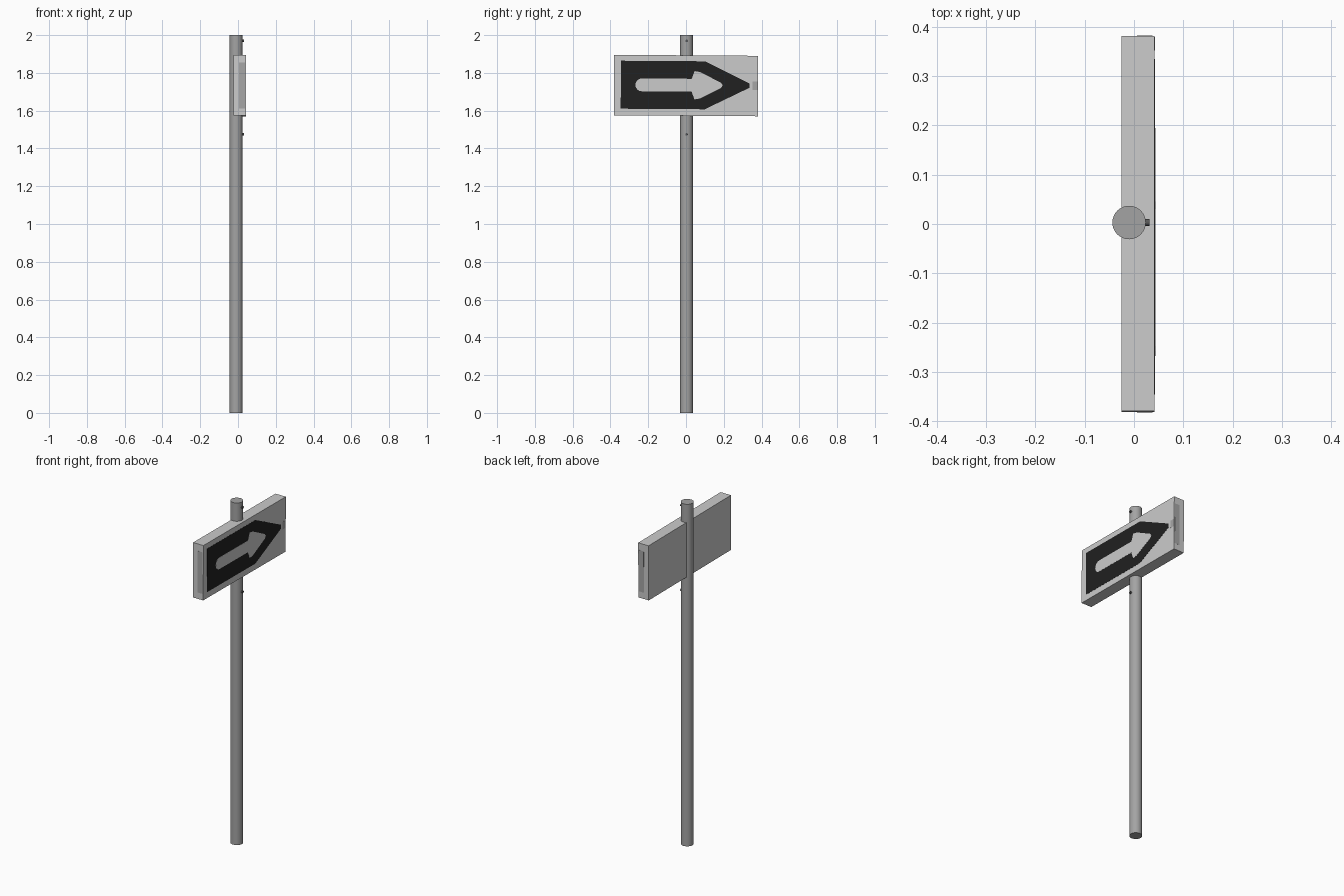
import bpy, bmesh, math
from mathutils import Matrix, Vector

if "Cube" in bpy.data.objects:
    bpy.data.objects.remove(bpy.data.objects["Cube"])

def material(name, v):
    m = bpy.data.materials.new(name)
    m.diffuse_color = (v, v, v, 1)
    m.use_nodes = True
    m.node_tree.nodes["Principled BSDF"].inputs["Base Color"].default_value = m.diffuse_color
    return m

LIGHT = material("light grey", 0.60)
STEEL = material("steel grey", 0.37)
MID = material("mid grey", 0.38)
DARK = material("near black", 0.015)
BOLT = material("dark bolt grey", 0.10)

def finish(name, bm, mat, smooth=False):
    bmesh.ops.recalc_face_normals(bm, faces=bm.faces)
    me = bpy.data.meshes.new(name)
    bm.to_mesh(me)
    bm.free()
    me.materials.append(mat)
    ob = bpy.data.objects.new(name, me)
    bpy.context.collection.objects.link(ob)
    if smooth:
        bpy.context.view_layer.objects.active = ob
        ob.select_set(True)
        bpy.ops.object.shade_smooth_by_angle(angle=math.radians(40))
        ob.select_set(False)
    return ob

def box(name, lo, hi, mat):
    bm = bmesh.new()
    bmesh.ops.create_cube(bm, size=1)
    lo, hi = Vector(lo), Vector(hi)
    for v in bm.verts:
        v.co = (lo + hi) / 2 + v.co * (hi - lo)
    return finish(name, bm, mat)

def cylinder(name, r, depth, matrix, mat, sides):
    bm = bmesh.new()
    bmesh.ops.create_cone(bm, cap_ends=True, segments=sides, radius1=r, radius2=r,
                          depth=depth, matrix=matrix)
    return finish(name, bm, mat, True)

def plate(name, points, x0, x1, mat):
    """Thin plate from a (y, z) outline, standing on the sign face."""
    bm = bmesh.new()
    f = bm.faces.new([bm.verts.new((x0, y, z)) for y, z in points])
    ext = bmesh.ops.extrude_face_region(bm, geom=[f])
    for v in ext["geom"]:
        if isinstance(v, bmesh.types.BMVert):
            v.co.x = x1
    return finish(name, bm, mat)

# round post
cylinder("post", 0.034, 2.0, Matrix.Translation((-0.01, 0.003, 1.0)), STEEL, 32)

# small bolts on the sign side of the post
for i, z in enumerate((1.475, 1.97)):
    m = Matrix.Translation((0.024, 0.003, z)) @ Matrix.Rotation(math.pi / 2, 4, 'Y')
    cylinder(f"bolt_{i + 1}", 0.007, 0.014, m, BOLT, 12)

FACE = 0.042
sign = [box("sign_box", (-0.025, -0.381, 1.573), (FACE, 0.381, 1.893), LIGHT)]

# black arrow-shaped field
cz = 1.735
sign.append(plate("black_field", [(-0.345, cz - 0.127), (0.10, cz - 0.127), (0.335, cz - 0.012),
    (0.335, cz + 0.012), (0.10, cz + 0.127), (-0.345, cz + 0.127)], FACE - 0.001, FACE + 0.0008, DARK))

# light arrow with rounded tail
tail = [(-0.235 - 0.033 * math.sin(a), cz + 0.034 * math.cos(a))
        for a in [math.pi * k / 8 for k in range(9)]]
head = [(0.03, cz - 0.034), (0.045, cz - 0.075), (0.075, cz - 0.07), (0.185, cz - 0.014),
        (0.195, cz), (0.185, cz + 0.014), (0.075, cz + 0.07), (0.045, cz + 0.075), (0.03, cz + 0.034)]
sign.append(plate("light_arrow", tail + head, FACE - 0.001, FACE + 0.0016, LIGHT))

# grey patches on both ends and grey marks on the face
for side, s in (("front", -1), ("rear", 1)):
    ys = sorted((s * 0.380, s * 0.3816))
    sign.append(box(f"{side}_end_patch", (0.006, ys[0], 1.61), (0.038, ys[1], 1.852), MID))
sign.append(box("tip_mark", (FACE - 0.001, 0.352, cz - 0.022), (FACE + 0.0006, 0.380, cz + 0.022), MID))

# the sign hangs very slightly tilted
pivot = Matrix.Translation((0, 0, 1.733))
for ob in sign:
    ob.data.transform(pivot @ Matrix.Rotation(math.radians(-0.4), 4, 'X') @ pivot.inverted())
